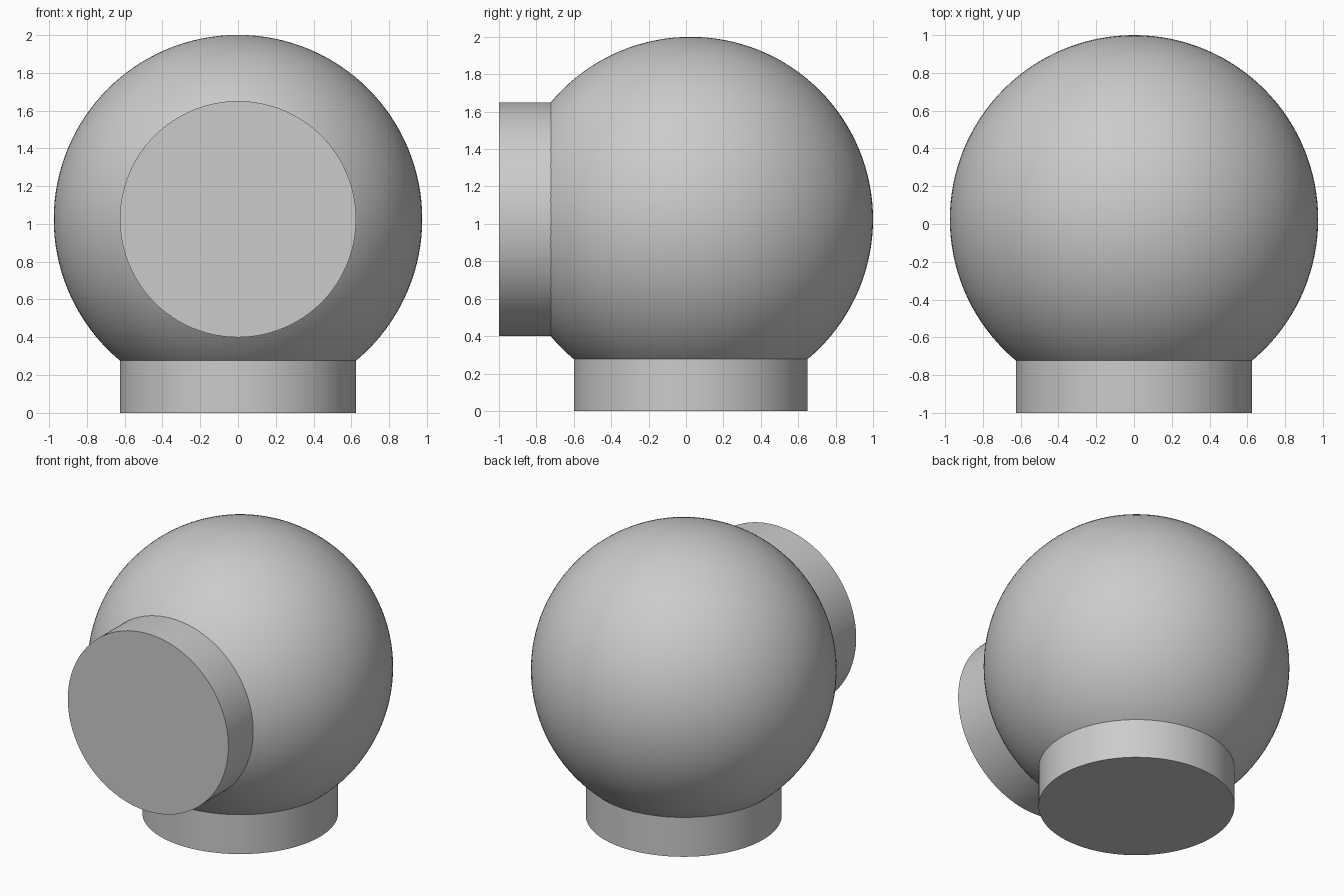
import bpy, math

if "Cube" in bpy.data.objects:
    bpy.data.objects.remove(bpy.data.objects["Cube"])

R, CY, CZ = 0.975, 0.025, 1.025   # ball radius and centre
NECK_R, REACH = 0.625, 1.025      # stub radius, distance from ball centre to stub end
INNER = 0.74                      # stub starts just inside the ball surface

grey = bpy.data.materials.new("light_grey")
grey.diffuse_color = (0.6, 0.6, 0.6, 1)
grey.use_nodes = True
grey.node_tree.nodes["Principled BSDF"].inputs["Base Color"].default_value = grey.diffuse_color


def finish(name):
    ob = bpy.context.object
    ob.name = name
    ob.data.materials.append(grey)
    bpy.ops.object.shade_smooth_by_angle(angle=math.radians(30))
    return ob


# Round body
bpy.ops.mesh.primitive_uv_sphere_add(segments=128, ring_count=64, radius=R,
                                     location=(0, CY, CZ))
finish("ball_body")

# Short round stubs: one as a foot, one facing the front
mid, depth = (REACH + INNER) / 2, REACH - INNER
for name, loc, rot in (("base_stub", (0, CY, CZ - mid), 0),
                       ("front_stub", (0, CY - mid, CZ), math.pi / 2)):
    bpy.ops.mesh.primitive_cylinder_add(vertices=128, radius=NECK_R, depth=depth,
                                        location=loc, rotation=(rot, 0, 0))
    finish(name)
